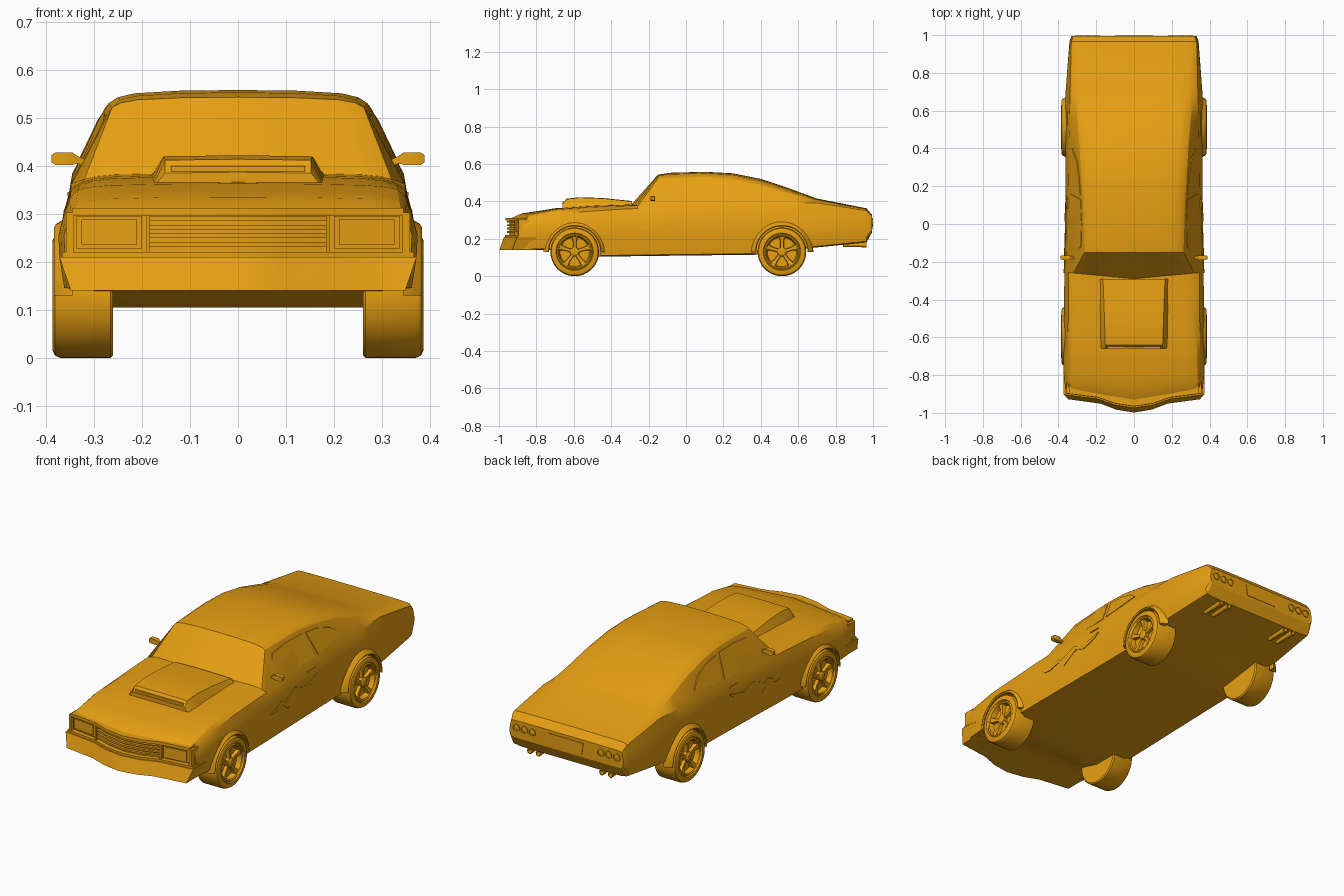
import bpy, bmesh
from math import sin, cos, pi, radians
from mathutils import Vector
from mathutils.bvhtree import BVHTree

cube = bpy.data.objects.get("Cube")
if cube:
    bpy.data.objects.remove(cube)

paint = bpy.data.materials.new("amber_paint")
paint.use_nodes = True
amber = (0.8, 0.35, 0.006, 1)
paint.diffuse_color = amber
paint.node_tree.nodes["Principled BSDF"].inputs["Base Color"].default_value = amber


def lerp_keys(keys, t):
    """Linear interpolation through (position, value) keys."""
    if t <= keys[0][0]:
        return keys[0][1]
    for (a, va), (b, vb) in zip(keys, keys[1:]):
        if t <= b:
            return va + (vb - va) * (t - a) / (b - a)
    return keys[-1][1]


def activate(ob):
    bpy.ops.object.select_all(action='DESELECT')
    ob.select_set(True)
    bpy.context.view_layer.objects.active = ob


def bake(ob):
    """Apply modifiers and make the normals point outward."""
    activate(ob)
    bpy.ops.object.convert(target='MESH')
    bm = bmesh.new()
    bm.from_mesh(ob.data)
    bmesh.ops.recalc_face_normals(bm, faces=bm.faces)
    bm.to_mesh(ob.data)
    bm.free()


def loft(name, rings, closed=True, caps=(True, True), angle=30):
    """Skin a row of rings, mirror it to the other side and shade it."""
    bm = bmesh.new()
    rows = [[bm.verts.new(p) for p in ring] for ring in rings]
    n = len(rows[0])
    for a, b in zip(rows, rows[1:]):
        for i in range(n if closed else n - 1):
            j = (i + 1) % n
            bm.faces.new((a[i], a[j], b[j], b[i]))
    for use, row in zip(caps, (rows[0], rows[-1])):
        if use:
            bm.faces.new(row)
    bmesh.ops.recalc_face_normals(bm, faces=bm.faces)
    me = bpy.data.meshes.new(name)
    bm.to_mesh(me)
    bm.free()
    ob = bpy.data.objects.new(name, me)
    bpy.context.collection.objects.link(ob)
    me.materials.append(paint)
    ob.modifiers.new("Mirror", 'MIRROR')
    bake(ob)
    bpy.ops.object.shade_smooth_by_angle(angle=radians(angle))
    return ob


def turned(name, centre, profile, axis, sides=32):
    """Revolve (distance along axis, radius) pairs; axis is 'x' or 'y'."""
    c = Vector(centre)
    rings = []
    for d, r in profile:
        turn = [2 * pi * i / sides for i in range(sides)]
        if axis == 'x':
            rings.append([c + Vector((d, r * cos(t), r * sin(t))) for t in turn])
        else:
            rings.append([c + Vector((r * cos(t), d, r * sin(t))) for t in turn])
    return loft(name, rings)


# Body guide curves along the length
crown = [(-.96, .312), (-.88, .335), (-.7, .363), (-.5, .378), (-.29, .385), (-.15, .543),
         (-.08, .553), (.1, .558), (.25, .55), (.4, .52), (.55, .47), (.7, .415), (.965, .363)]
edge_z = [(-.96, .307), (-.7, .35), (-.29, .372), (-.15, .522), (.1, .53), (.25, .518),
          (.4, .488), (.55, .443), (.7, .402), (.965, .358)]
edge_x = [(-.96, .34), (-.5, .328), (-.29, .32), (-.15, .262), (.1, .27), (.4, .288),
          (.7, .312), (.965, .325)]
belt_z = [(-.96, .295), (-.7, .335), (-.29, .362), (.1, .368), (.4, .385), (.7, .392), (.965, .35)]
belt_x = [(-.96, .35), (-.5, .348), (.4, .345), (.965, .332)]
wide_x = [(-.96, .362), (-.8, .374), (-.4, .37), (.2, .362), (.7, .362), (.965, .342)]
floor_z = [(-.96, .14), (-.73, .14), (-.6, .105), (-.45, .105), (.4, .115), (.64, .148), (.965, .18)]
bow = [(-.96, .06), (-.7, .0), (-.4, .0), (-.29, .035), (-.15, .0)]


def section(y):
    ze, xe, zc = (lerp_keys(k, y) for k in (edge_z, edge_x, crown))
    zs, xs, xw, zb = (lerp_keys(k, y) for k in (belt_z, belt_x, wide_x, floor_z))
    pts = [(0, zb), (xw - .05, zb), (xw - .012, zb + .006), (xw - .002, .21), (xw, .255),
           (xw * .6 + xs * .4, .255 + (zs - .255) * .55), (xs, zs), (xe, ze),
           (xe * .93, ze + (zc - ze) * .45), (xe * .8, ze + (zc - ze) * .75),
           (xe * .45, ze + (zc - ze) * .95), (0, zc)]
    return [Vector((x, y + lerp_keys(bow, y) * x / .37, z)) for x, z in pts]


stations = sorted({y for k in (crown, belt_z, wide_x, floor_z) for y, v in k})
rings = [section(y) for y in stations]
rings[0] = [p + Vector((0, .03, 0)) for p in rings[0]]
rings.append([Vector((p.x * .97, .995, .29 + (p.z - .29) * .5)) for p in rings[-1]])
body = loft("body_shell", rings, closed=False, angle=24)
tree = BVHTree.FromPolygons([v.co for v in body.data.vertices],
                            [p.vertices[:] for p in body.data.polygons])

# Shallow wheel openings
axles = {"front": -.595, "rear": .513}
for place, y in axles.items():
    cutter = turned("wheel_opening_cutter", (0, y, .13), [(.335, .139), (.46, .139)], 'x', 48)
    cutter.hide_render = True
    cut = body.modifiers.new("Opening", 'BOOLEAN')
    cut.object = cutter
    cut.solver = 'EXACT'
    bake(body)
    bpy.data.objects.remove(cutter)
activate(body)
bpy.ops.object.shade_smooth_by_angle(angle=radians(24))

# Wheels, spokes and arch flares
for place, y in axles.items():
    hub = Vector((0, y, .13))
    turned(place + "_wheel", hub, [(.26, .124), (.266, .13), (.37, .13), (.381, .125), (.386, .115),
                                   (.386, .1), (.38, .096), (.384, .09), (.38, .084), (.355, .078)], 'x', 48)
    turned(place + "_hub", hub, [(.35, .026), (.374, .024), (.38, .015)], 'x', 20)
    for s in range(5):
        t = pi / 2 + 2 * pi * s / 5
        out, side = Vector((0, cos(t), sin(t))), Vector((0, -sin(t), cos(t)))
        loft(place + "_spoke", [[hub + out * r + side * w * k + Vector((x, 0, 0))
                                 for k, x in ((-1, .35), (1, .35), (.7, x1), (-.7, x1))]
                                for r, w, x1 in ((.01, .01, .372), (.055, .011, .37), (.086, .02, .378))])
    flare = []
    for i in range(25):
        t = pi * (i / 24)
        out = Vector((0, cos(t), sin(t)))
        flare.append([hub + out * r + Vector((x, 0, 0))
                      for x, r in ((.345, .137), (.379, .137), (.383, .142), (.378, .15), (.345, .168))])
    loft(place + "_arch_flare", flare)

# Nose parts follow the pointed front
nose = [(0, -.965), (.1, -.95), (.19, -.918), (.37, -.895)]


def slab(name, x0, x1, z0, z1, back=0, depth=.06, slant=0, taper=0):
    xs = [x0] + [x for x, y in nose if x0 < x < x1] + [x1]
    rings = []
    for x in xs:
        y = lerp_keys(nose, x) + back
        low = x - taper * x / x1
        rings.append([(low, y - slant, z0), (x, y, z1), (x, y + depth, z1), (low, y + depth, z0)])
    loft(name, rings, caps=(x0 > 0, True))


slab("hood_lip", 0, .345, .297, .312)
slab("grille_lower_frame", 0, .366, .21, .221, -.002)
slab("grille_side_frame", .343, .358, .215, .303)
slab("grille_divider", .184, .192, .22, .3, .004)
for z in (.232, .25, .268, .286):
    slab("grille_bar", 0, .186, z, z + .009, .008)
slab("grille_backing", 0, .345, .215, .3, .022)
slab("headlight_bezel", .2, .336, .228, .296, .012)
slab("headlight_lens", .21, .326, .236, .288, .007)
slab("front_valance", 0, .372, .14, .21, -.008, .1, .025, .024)

# Hood scoop
scoop = []
for y, w, top in ((-.66, .168, .385), (-.64, .168, .412), (-.57, .17, .42), (-.45, .174, .416), (-.29, .18, .4)):
    base = lerp_keys(crown, y) - .02
    scoop.append([(0, y, base), (w + .016, y, base), (w - .016, y, top), (0, y, top + .002)])
loft("hood_scoop", scoop, closed=False)
loft("scoop_mouth", [[(0, y, z), (.14, y, z), (.14, y, z + .012), (0, y, z + .012)]
                     for y, z in ((-.659, .388), (-.62, .388))], caps=(True, False))


# Thin plates laid on the body side
def side_plate(name, outline, lift=.004):
    hits = [tree.ray_cast(Vector((1, y, z)), Vector((-1, 0, 0)))[0] for y, z in outline]
    up = Vector((lift, 0, 0))
    loft(name, [[p - up for p in hits], [p + up for p in hits]])


side_plate("door_window", [(-.19, .385), (-.115, .495), (.0, .508), (.13, .508), (.16, .39)], .003)
side_plate("quarter_window", [(.185, .392), (.155, .505), (.25, .495), (.33, .47), (.4, .42)], .003)
bolt_top = [(-.26, .25), (-.16, .285), (-.13, .27), (-.04, .31), (.04, .285), (.15, .312)]
bolt_low = [(-.22, .246), (-.15, .262), (-.11, .228), (-.02, .282), (.04, .26), (.12, .285)]
for i in range(5):
    side_plate("side_bolt", [bolt_top[i], bolt_top[i + 1], bolt_low[i + 1], bolt_low[i]])
side_plate("door_handle", [(.08, .338), (.08, .346), (.14, .346), (.14, .338)])

# Door mirrors
loft("door_mirror", [[(x, -.178 - d, z - h), (x, -.178 + d, z - h), (x, -.178 + d, z + h), (x, -.178 - d, z + h)]
                     for x, z, d, h in ((.305, .4, .006, .006), (.335, .413, .008, .008),
                                        (.345, .415, .012, .013), (.38, .415, .012, .013),
                                        (.388, .415, .009, .008))])

# Tail lamps, plate panel and exhaust pipes
for x in (.2, .246, .292):
    turned("tail_lamp", (x, .99, .287), [(0, .021), (.009, .021), (.009, .016), (.005, .015), (.007, .006)], 'y', 24)
loft("rear_plate_panel", [[(0, y, .25), (.09, y, .25), (.1, y, .31), (0, y, .31)] for y in (.985, .998)],
     caps=(False, True))
for x in (.185, .235):
    turned("exhaust_pipe", (x, .84, .168), [(0, .012), (.08, .012), (.125, .015), (.125, .011), (.1, .01)], 'y', 16)
